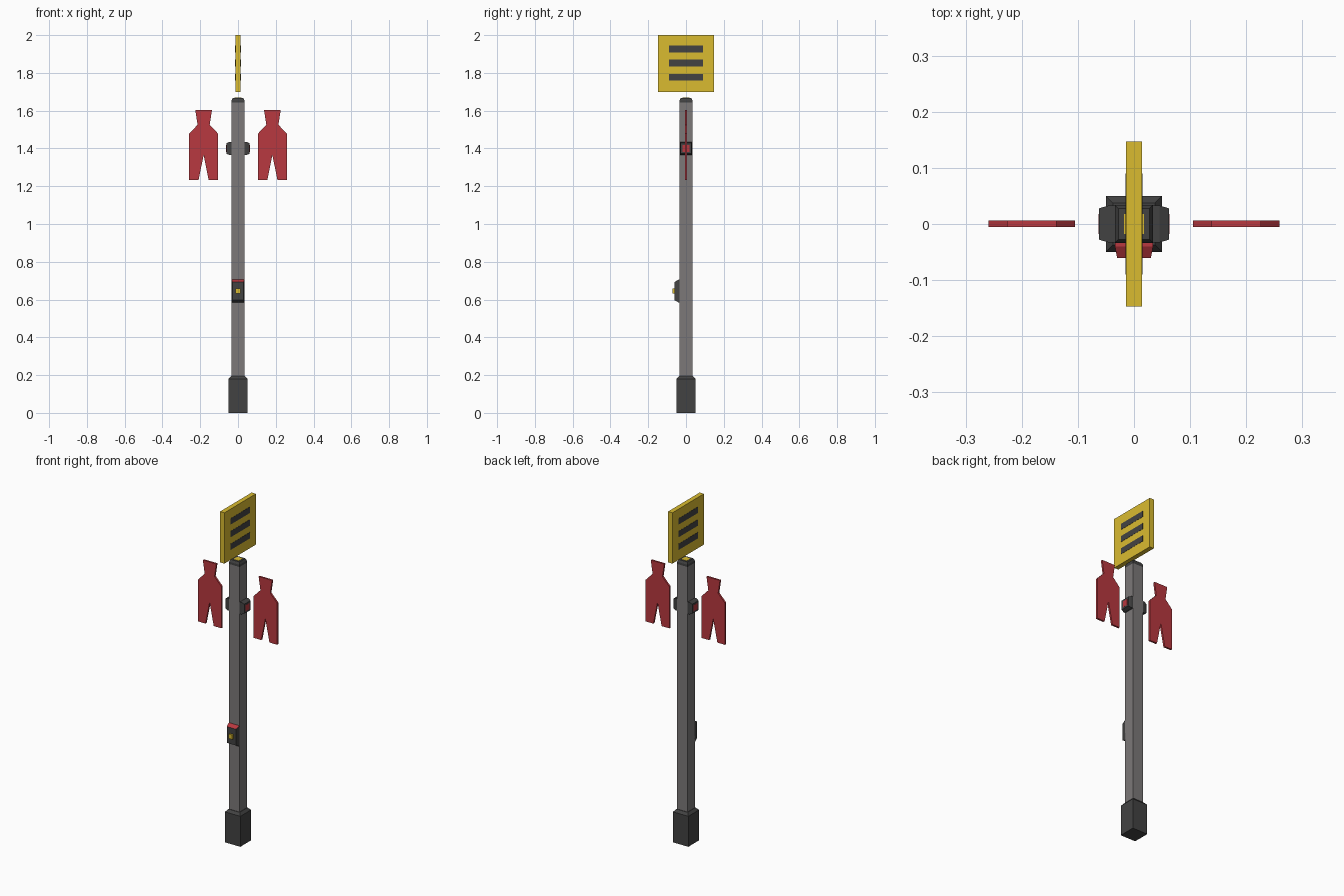
import bpy, bmesh
from mathutils import Vector

if "Cube" in bpy.data.objects:
    bpy.data.objects.remove(bpy.data.objects["Cube"])


def material(name, rgb):
    m = bpy.data.materials.new(name)
    m.diffuse_color = (*rgb, 1)
    m.use_nodes = True
    m.node_tree.nodes["Principled BSDF"].inputs["Base Color"].default_value = m.diffuse_color
    return m


DARK = material("dark_metal", (0.055, 0.055, 0.055))
GREY = material("grey_metal", (0.2, 0.19, 0.19))
RED = material("red", (0.48, 0.04, 0.05))
YELLOW = material("yellow", (0.7, 0.5, 0.03))


def finish(name, bm, *mats):
    bmesh.ops.recalc_face_normals(bm, faces=bm.faces)
    me = bpy.data.meshes.new(name)
    bm.to_mesh(me)
    bm.free()
    for m in mats:
        me.materials.append(m)
    ob = bpy.data.objects.new(name, me)
    bpy.context.collection.objects.link(ob)
    return ob


def loft(name, origin, u, v, w, sections, *mats):
    """Rectangular sections (distance along w, half u, half v) joined into a solid."""
    origin, u, v, w = map(Vector, (origin, u, v, w))
    bm = bmesh.new()
    rings = []
    for d, a, b in sections:
        rings.append([bm.verts.new(origin + w * d + u * a * i + v * b * j)
                      for i, j in ((-1, -1), (1, -1), (1, 1), (-1, 1))])
    for r, s in zip(rings, rings[1:]):
        for k in range(4):
            bm.faces.new((r[k], r[(k + 1) % 4], s[(k + 1) % 4], s[k]))
    bm.faces.new(rings[0])
    bm.faces.new(rings[-1])
    return finish(name, bm, *mats)


def box(name, centre, half, mat):
    x, y, z = half
    return loft(name, centre, (1, 0, 0), (0, 1, 0), (0, 0, 1), [(-z, x, y), (z, x, y)], mat)


def upright(name, sections, mat):
    return loft(name, (0, 0, 0), (1, 0, 0), (0, 1, 0), (0, 0, 1),
                [(z, h, h) for z, h in sections], mat)


# Post: foot, shaft, cap and the projector window on top
upright("foot", [(0, 0.05), (0.18, 0.05), (0.195, 0.037)], DARK)
upright("shaft", [(0.19, 0.034), (1.642, 0.034)], GREY)
upright("cap", [(1.64, 0.034), (1.655, 0.034), (1.668, 0.028)], DARK)
box("top_light", (0, 0, 1.668), (0.018, 0.018, 0.001), YELLOW)

# Floating sign board with bars on both faces
box("sign_board", (0, 0, 1.85), (0.014, 0.147, 0.15), YELLOW)
for i in range(3):
    for s in (-1, 1):
        box("sign_bar", (s * 0.0142, 0, 1.777 + 0.075 * i), (0.001, 0.09, 0.018), DARK)

# Side projectors and floating figure panels, mirrored in x
half_outline = [(0.044, 1.603), (0.032, 1.525), (0.077, 1.478), (0.077, 1.232), (0.027, 1.232)]
for s in (-1, 1):
    loft("side_projector", (0, 0, 1.4), (0, 1, 0), (0, 0, 1), (s, 0, 0),
         [(0.03, 0.033, 0.035), (0.045, 0.033, 0.035), (0.062, 0.028, 0.028)], DARK)
    box("side_light", (s * 0.062, 0, 1.4), (0.001, 0.018, 0.018), RED)

    outline = ([(x, z) for x, z in half_outline] + [(0, 1.365)]
               + [(-x, z) for x, z in reversed(half_outline)])
    bm = bmesh.new()
    face = bm.faces.new([bm.verts.new((s * 0.182 + x, -0.005, z)) for x, z in outline])
    grown = bmesh.ops.extrude_face_region(bm, geom=[face], use_keep_orig=True)
    bmesh.ops.translate(bm, vec=(0, 0.011, 0),
                        verts=[e for e in grown["geom"] if isinstance(e, bmesh.types.BMVert)])
    finish("figure_panel", bm, RED)

# Control box on the front: red sloping top, yellow button
ctrl = loft("control_box", (0, 0, 0.645), (1, 0, 0), (0, 0, 1), (0, -1, 0),
            [(0.03, 0.034, 0.06), (0.04, 0.034, 0.06), (0.061, 0.03, 0.048)], DARK, RED)
for p in ctrl.data.polygons:
    if p.normal.z > 0.5:
        p.material_index = 1
box("button", (0, -0.066, 0.645), (0.012, 0.006, 0.013), YELLOW)
